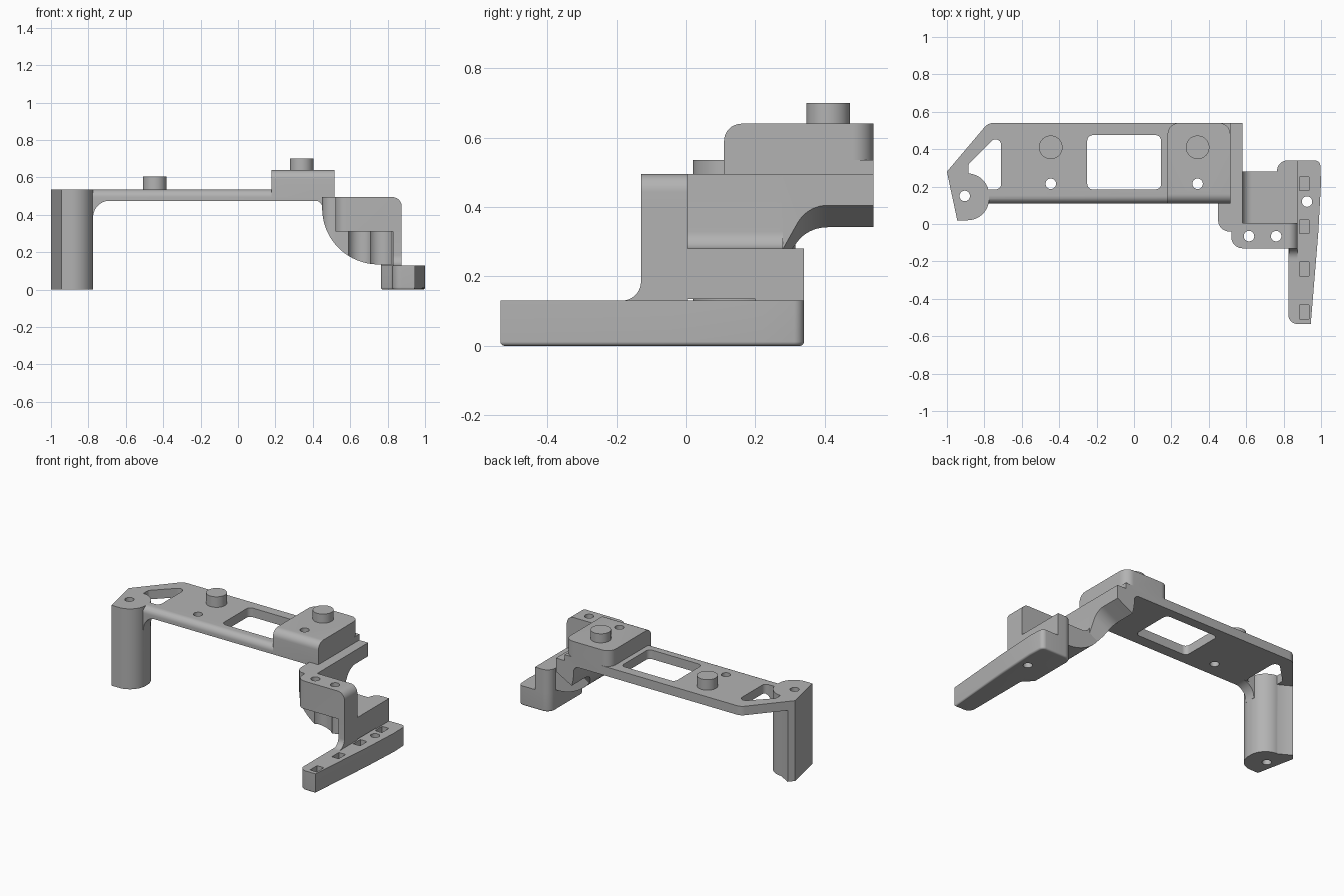
import bpy, bmesh, math
from mathutils import Vector

cube = bpy.data.objects.get("Cube")
if cube:
    bpy.data.objects.remove(cube, do_unlink=True)

grey = bpy.data.materials.new("plain grey")
grey.use_nodes = True
COLOUR = (0.45, 0.45, 0.45, 1)
grey.diffuse_color = COLOUR
grey.node_tree.nodes["Principled BSDF"].inputs["Base Color"].default_value = COLOUR


def rounded(points, steps=10):
    """Outline with each (a, b, radius) corner turned into an arc."""
    out = []
    for i, p in enumerate(points):
        c = Vector(p[:2])
        r = p[2] if len(p) > 2 else 0
        if not r:
            out.append(c)
            continue
        u = (Vector(points[i - 1][:2]) - c).normalized()
        v = (Vector(points[(i + 1) % len(points)][:2]) - c).normalized()
        half = u.angle(v) / 2
        centre = c + (u + v).normalized() * r / math.sin(half)
        start = c + u * r / math.tan(half) - centre
        end = c + v * r / math.tan(half) - centre
        sweep = start.angle(end)
        n = steps * (2 if r > 0.1 else 1)
        for k in range(n + 1):
            t = k / n
            out.append(centre + (start * math.sin((1 - t) * sweep) + end * math.sin(t * sweep)) / math.sin(sweep))
    return out


def prism(name, points, axis, lo, hi, bevel=None, size=0.0):
    """Extrude an outline along an axis; bevel(midpoint, direction) picks edges."""
    place = {"x": lambda a, b, d: (d, a, b),
             "y": lambda a, b, d: (a, d, b),
             "z": lambda a, b, d: (a, b, d)}[axis]
    bm = bmesh.new()
    outline = rounded(points)
    face = bm.faces.new([bm.verts.new(place(p.x, p.y, lo)) for p in outline])
    new = bmesh.ops.extrude_face_region(bm, geom=[face])["geom"]
    shift = Vector(place(0, 0, hi - lo))
    bmesh.ops.translate(bm, vec=shift, verts=[g for g in new if isinstance(g, bmesh.types.BMVert)])
    bmesh.ops.recalc_face_normals(bm, faces=bm.faces)
    if bevel:
        edges = [e for e in bm.edges if bevel((e.verts[0].co + e.verts[1].co) / 2,
                                              (e.verts[1].co - e.verts[0].co).normalized())]
        bmesh.ops.bevel(bm, geom=edges, offset=size, segments=8, profile=0.5, affect="EDGES")
    mesh = bpy.data.meshes.new(name)
    bm.to_mesh(mesh)
    bm.free()
    mesh.materials.append(grey)
    ob = bpy.data.objects.new(name, mesh)
    bpy.context.collection.objects.link(ob)
    return ob


def box(name, x0, x1, y0, y1, z0, z1):
    return prism(name, [(x0, y0), (x1, y0), (x1, y1), (x0, y1)], "z", z0, z1)


def cylinder(name, x, y, r, z0, z1, n=40):
    ring = [(x + r * math.cos(math.tau * i / n), y + r * math.sin(math.tau * i / n)) for i in range(n)]
    return prism(name, ring, "z", z0, z1)


def combine(target, others, operation):
    """Apply a boolean with each tool object, then discard the tool."""
    for tool in others:
        tool.hide_render = True
        mod = target.modifiers.new("shape", "BOOLEAN")
        mod.operation, mod.object, mod.solver = operation, tool, "EXACT"
        bpy.context.view_layer.objects.active = target
        bpy.ops.object.modifier_apply(modifier=mod.name)
        bpy.data.objects.remove(tool, do_unlink=True)
    return target


# Long top plate with window and corner opening
TOP = 0.535
plate = prism("top_plate", [(0.515, 0.11), (0.515, 0.54), (-0.78, 0.54, 0.06), (-1, 0.28),
                            (-0.975, 0.16), (-0.9, 0.11)], "z", 0.475, TOP,
              lambda m, d: abs(m.y - 0.11) < 0.001 and abs(d.x) > 0.9 and m.z > 0.5, 0.04)
window = prism("window", [(-0.25, 0.185, 0.03), (0.145, 0.185, 0.03), (0.145, 0.475, 0.03),
                          (-0.25, 0.475, 0.03)], "z", 0.4, 0.7)
opening = prism("opening", [(-0.71, 0.185, 0.03), (-0.71, 0.495, 0.03), (-0.885, 0.32, 0.02),
                            (-0.885, 0.185)], "z", 0.4, 0.7)
combine(plate, [window, opening], "DIFFERENCE")

# Half-round post, its gusset, and the raised pad
post = prism("post", [(-1, 0.28), (-0.945, 0.02), (-0.775, 0.02, 0.115), (-0.775, 0.27, 0.115),
                      (-0.89, 0.27), (-0.97, 0.315)], "z", 0, TOP)
gusset = prism("gusset", [(-0.83, 0.38), (-0.775, 0.38), (-0.775, 0.476, 0.09), (-0.68, 0.476),
                          (-0.68, 0.5), (-0.83, 0.5)], "y", 0.112, 0.185)
pad = prism("raised_pad", [(0.18, 0.11), (0.515, 0.11), (0.515, 0.54, 0.06), (0.18, 0.54, 0.06)],
            "z", 0.49, 0.64,
            lambda m, d: abs(m.y - 0.11) < 0.001 and abs(d.x) > 0.9 and m.z > 0.6, 0.05)
combine(plate, [post, gusset, pad], "UNION")
combine(plate, [cylinder("hole", x, y, 0.028, -0.1, 0.8)
                for x, y in ((-0.905, 0.15), (-0.445, 0.215), (0.34, 0.215))], "DIFFERENCE")

# Round pegs
for name, x, top in (("left_peg", 0.34, 0.70), ("right_peg", -0.445, 0.605)):
    prism_peg = cylinder(name, x, 0.41, 0.063, TOP - 0.02 if x < 0 else 0.62, top)

# Curved arm with a step
arm = prism("curved_arm", [(0.45, 0.495), (0.45, 0.135, 0.3), (0.875, 0.135), (0.875, 0.28),
                           (0.58, 0.28, 0.05), (0.58, 0.495)], "y", -0.04, 0.28)
combine(arm, [prism("corner_round", [(0.45, -0.04, 0.06), (0.9, -0.04), (0.9, 0.3), (0.45, 0.3)],
                    "z", 0, 0.6)], "INTERSECT")

# Rear of the arm, swept up underneath
rear = prism("arm_rear", [(0.45, 0.495), (0.45, 0.135, 0.3), (0.751, 0.135), (0.751, 0.495)],
             "y", 0.27, 0.54)
sweep = prism("sweep", [(0.28, 0.28), (0.35, 0.405, 0.1), (0.7, 0.405), (0.7, -0.2), (0.28, -0.2)],
              "x", 0.4, 0.6)
for v in sweep.data.vertices:
    v.co.z += 0.55 * (v.co.x - 0.58)
combine(rear, [sweep, box("trim", 0.58, 0.9, 0.2, 0.6, 0, 0.6)], "DIFFERENCE")
fillet = prism("arm_fillet", [(0.40, 0.476), (0.452, 0.476, 0.04), (0.452, 0.42), (0.50, 0.42),
                              (0.50, 0.49), (0.40, 0.49)], "y", 0.112, 0.54)

# Front block, side wall and rear step end
block = prism("front_block", [(0.52, 0.31), (0.875, 0.31), (0.875, 0.495, 0.05), (0.52, 0.495)],
              "y", -0.13, 0.005,
              lambda m, d: abs(m.x - 0.52) < 0.001 and m.y < -0.12 and abs(d.z) > 0.9, 0.06)
filler = box("filler", 0.56, 0.87, -0.04, 0.005, 0.25, 0.4)
combine(arm, [rear, filler, block, fillet], "UNION")
combine(arm, [cylinder("clearance", x, -0.065, 0.068, 0, 0.31) for x in (0.655, 0.76)]
        + [cylinder("hole", x, -0.065, 0.028, 0.2, 0.7) for x in (0.615, 0.76)], "DIFFERENCE")
wall = prism("side_wall", [(-0.19, 0.12), (-0.19, 0.13), (-0.13, 0.13, 0.055), (-0.13, 0.4),
                           (0.005, 0.4), (0.005, 0.12)], "x", 0.83, 0.875)
step_end = prism("step_end", [(0.765, 0.2), (0.875, 0.2), (0.875, 0.34), (0.765, 0.34, 0.055)],
                 "z", 0.12, 0.28)
combine(arm, [wall, step_end], "UNION")

# Tapered foot with slots
foot = prism("foot", [(0.825, -0.535, 0.05), (0.945, -0.535), (0.985, -0.05), (1, 0.22),
                      (0.995, 0.34, 0.03), (0.765, 0.34, 0.055), (0.765, 0.0, 0.03),
                      (0.825, -0.06, 0.03)], "z", 0, 0.13,
             lambda m, d: m.z < 0.001, 0.012)
slots = [box("slot", 0.885, 0.935, y - 0.037, y + 0.037, 0.07, 0.2) for y in (0.215, -0.015, -0.24, -0.47)]
combine(foot, slots + [cylinder("hole", 0.925, 0.12, 0.028, -0.1, 0.3)], "DIFFERENCE")

# Smooth curved faces, keep edges sharp
for ob in bpy.context.collection.objects:
    if ob.type == "MESH":
        bpy.ops.object.select_all(action="DESELECT")
        ob.select_set(True)
        bpy.context.view_layer.objects.active = ob
        bpy.ops.object.shade_smooth_by_angle(angle=math.radians(30))
